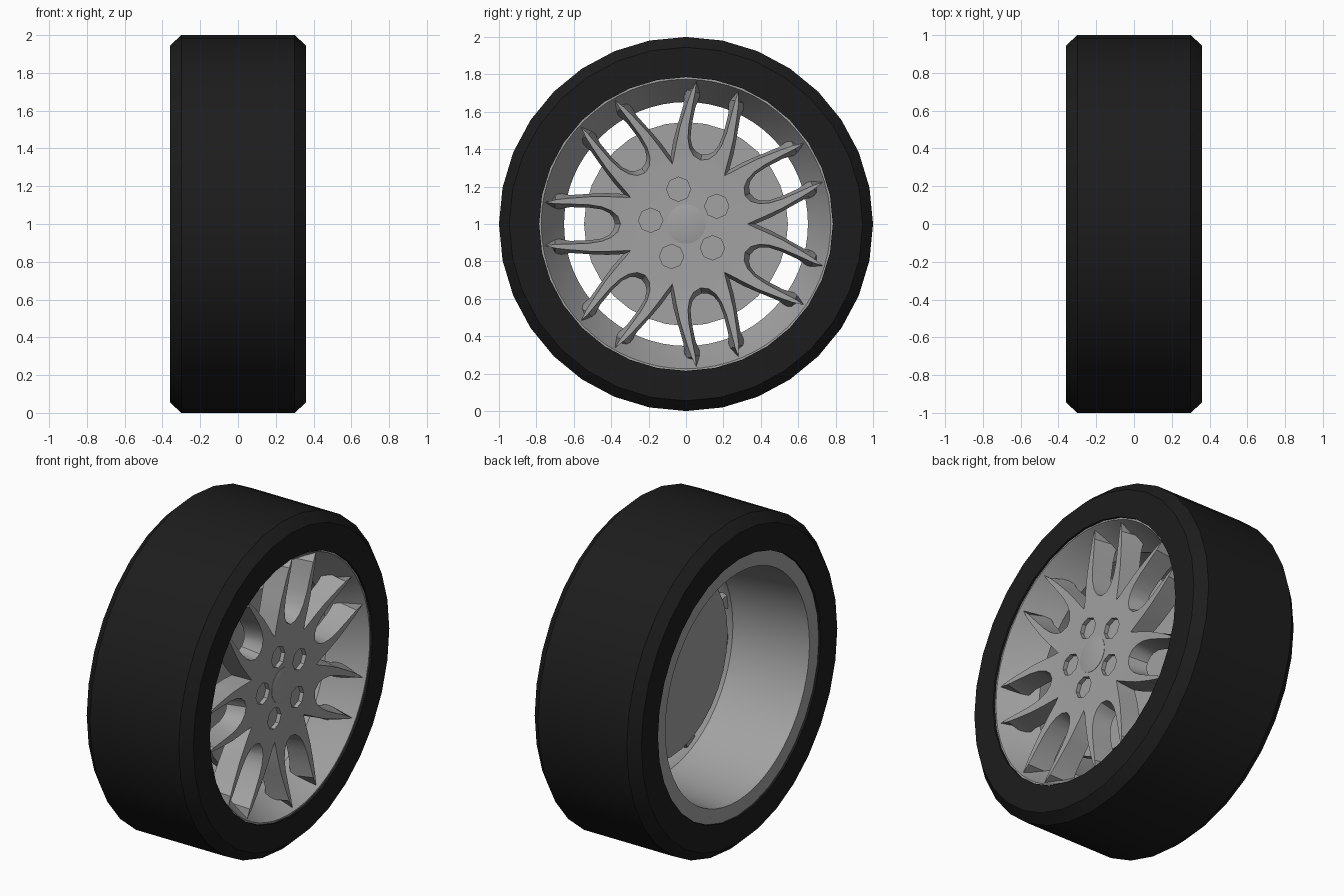
import bpy, bmesh, math
from math import sin, cos, pi, radians

if "Cube" in bpy.data.objects:
    bpy.data.objects.remove(bpy.data.objects["Cube"], do_unlink=True)


def material(name, value, rough):
    m = bpy.data.materials.new(name)
    m.use_nodes = True
    colour = (value, value, value, 1)
    m.diffuse_color = colour
    bsdf = m.node_tree.nodes["Principled BSDF"]
    bsdf.inputs["Base Color"].default_value = colour
    bsdf.inputs["Roughness"].default_value = rough
    return m


rubber = material("black rubber", 0.012, 0.8)
alloy = material("grey alloy", 0.36, 0.5)


def polar(x, r, a):
    """Point on the wheel: x along the axle, radius r, angle a."""
    return (x, r * cos(a), 1 + r * sin(a))


def finish(name, bm, mat):
    bmesh.ops.remove_doubles(bm, verts=bm.verts, dist=1e-5)
    bmesh.ops.recalc_face_normals(bm, faces=bm.faces)
    mesh = bpy.data.meshes.new(name)
    bm.to_mesh(mesh)
    bm.free()
    mesh.materials.append(mat)
    ob = bpy.data.objects.new(name, mesh)
    bpy.context.collection.objects.link(ob)
    return ob


def activate(ob):
    bpy.ops.object.select_all(action="DESELECT")
    ob.select_set(True)
    bpy.context.view_layer.objects.active = ob


def smooth(ob, angle=30):
    activate(ob)
    bpy.ops.object.shade_smooth_by_angle(angle=radians(angle))


def lathe(name, profile, sides, mat, closed=True):
    """Revolve (x, radius) points about the axle."""
    bm = bmesh.new()
    rings = [[bm.verts.new(polar(x, r, 2 * pi * i / sides)) for i in range(sides)]
             for x, r in profile]
    pairs = list(zip(rings, rings[1:]))
    if closed:
        pairs.append((rings[-1], rings[0]))
    for a, b in pairs:
        for i in range(sides):
            j = (i + 1) % sides
            bm.faces.new((a[i], a[j], b[j], b[i]))
    bmesh.ops.dissolve_degenerate(bm, dist=1e-5, edges=bm.edges)
    smooth(finish(name, bm, mat))


# Tyre: chamfered block section
lathe("tyre", [(0.36, 0.785), (0.36, 0.945), (0.3, 1), (-0.3, 1), (-0.36, 0.945), (-0.36, 0.785)],
      32, rubber)

# Rim: dished front lip, narrow throat, barrel widening to the back
lathe("rim", [(0.347, 0.79), (0.347, 0.774), (0.335, 0.767), (0.28, 0.738), (0.2, 0.69),
              (0.14, 0.652), (-0.347, 0.695), (-0.347, 0.79)], 64, alloy)

# Brake disc and the axle core joining it to the spokes
lathe("brake_disc", [(0.1, 0), (0.1, 0.545), (0.15, 0.545), (0.15, 0)], 32, alloy, False)
lathe("hub_core", [(0.13, 0), (0.13, 0.28), (0.22, 0.28), (0.22, 0)], 32, alloy, False)

# Spokes: half of one pair as (outward, sideways), from the wide gap out to the
# tip and back along the inner edge to the pair's axis
FRONT = [(.297, .143), (.335, .143), (.41, .146), (.5, .147), (.62, .138), (.7, .129),
         (.755, .116), (.7, .109), (.62, .107), (.52, .103), (.45, .092), (.4, .072),
         (.365, .042), (.35, 0)]
BACK = [(.333, .161), (.36, .162), (.42, .165), (.5, .162), (.62, .155), (.7, .168),
        (.73, .12), (.7, .076), (.62, .09), (.52, .088), (.45, .078), (.41, .058),
        (.39, .034), (.38, 0)]
PAIRS = 7
LAST = len(FRONT) - 1


def front_depth(r):
    return 0.3 + 0.07 * max(0, r - 0.35)


bm = bmesh.new()
hub_front, hub_back = [], []
for k in range(PAIRS):
    for side in (-1, 1):
        def chain(half, depth):
            return [bm.verts.new(polar(depth(math.hypot(u, t)), math.hypot(u, t),
                                       math.atan2(side * t, u) + pi + 2 * pi * k / PAIRS))
                    for u, t in half]
        front = chain(FRONT, front_depth)
        back = chain(BACK, lambda r: 0.19)
        # Front and back faces run across the spoke, flanks join them
        for i in range(LAST // 2):
            for c in (front, back):
                bm.faces.new((c[i], c[i + 1], c[LAST - 1 - i], c[LAST - i]))
        for i in range(LAST):
            bm.faces.new((front[i], front[i + 1], back[i + 1], back[i]))
        order = (0, LAST) if side < 0 else (LAST, 0)
        hub_front += [front[i] for i in order]
        hub_back += [back[i] for i in order]
# Flat hub between the spoke roots
bm.faces.new(hub_front)
bm.faces.new(hub_back)
spokes = finish("spokes", bm, alloy)

# Wheel bolt recesses cut into the hub face
bm = bmesh.new()
for k in range(5):
    _, y, z = polar(0, 0.19, radians(102 + 72 * k))
    rings = [[bm.verts.new((x, y + 0.065 * cos(pi * i / 4), z + 0.065 * sin(pi * i / 4)))
              for i in range(8)] for x in (0.275, 0.4)]
    for ring in rings:
        bm.faces.new(ring)
    for i in range(8):
        j = (i + 1) % 8
        bm.faces.new((rings[0][i], rings[0][j], rings[1][j], rings[1][i]))
cutter = finish("bolt_cutter", bm, alloy)
cutter.hide_render = True
cut = spokes.modifiers.new("bolt recesses", "BOOLEAN")
cut.operation = "DIFFERENCE"
cut.solver = "EXACT"
cut.object = cutter
activate(spokes)
bpy.ops.object.modifier_apply(modifier=cut.name)
bpy.data.objects.remove(cutter, do_unlink=True)
smooth(spokes, 35)

# Low domed centre cap
lathe("centre_cap", [(0.28, 0), (0.28, 0.105), (0.302, 0.105), (0.309, 0.07), (0.312, 0)],
      32, alloy, False)
